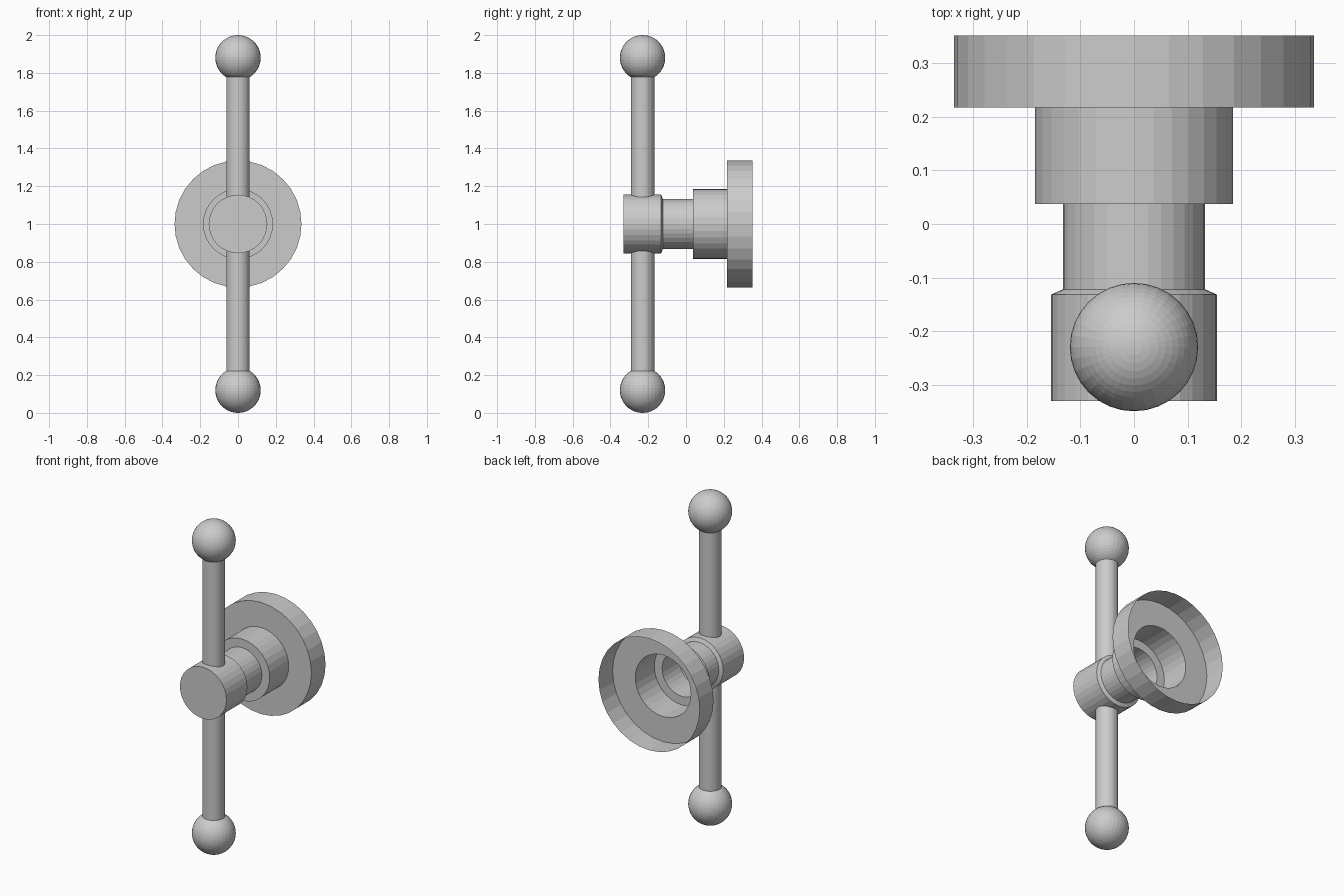
import bpy, bmesh, math
from mathutils import Matrix

if "Cube" in bpy.data.objects:
    bpy.data.objects.remove(bpy.data.objects["Cube"])

SEG = 32


def lathe(name, profile, matrix):
    """Revolve (radius, height) points about z, flat shaded, then place."""
    bm = bmesh.new()
    rings = []
    for r, h in profile:
        if r == 0:
            rings.append([bm.verts.new((0, 0, h))] * SEG)
        else:
            rings.append([bm.verts.new((r * math.cos(2 * math.pi * i / SEG),
                                        r * math.sin(2 * math.pi * i / SEG), h))
                          for i in range(SEG)])
    for a, b in zip(rings, rings[1:]):
        for i in range(SEG):
            j = (i + 1) % SEG
            quad = list(dict.fromkeys((a[i], a[j], b[j], b[i])))
            bm.faces.new(quad)
    bm.transform(matrix)
    mesh = bpy.data.meshes.new(name)
    bm.to_mesh(mesh)
    bm.free()
    obj = bpy.data.objects.new(name, mesh)
    bpy.context.collection.objects.link(obj)
    return obj


# Hub and wall flange: one thin stepped shell, open at the back
# (local +z is turned to face -y, so heights are -y)
hub_profile = [(0.336, -0.352), (0.336, -0.218), (0.185, -0.218),
               (0.185, -0.037), (0.133, -0.037), (0.133, 0.122),
               (0.155, 0.132), (0.155, 0.331), (0, 0.331)]
lathe("hub_and_flange", hub_profile,
      Matrix.Translation((0, 0, 1)) @ Matrix.Rotation(math.pi / 2, 4, 'X'))

# Handle arms: a rod from the hub ending in a ball, one up and one down
ROD_R, BALL_R, BALL_H, RINGS = 0.062, 0.12, 0.88, 20
arm_profile = [(ROD_R, 0.14), (ROD_R, BALL_H - 0.103)]
start = math.asin(0.064 / BALL_R)
for k in range(RINGS):
    a = start + (math.pi - start) * k / RINGS
    arm_profile.append((BALL_R * math.sin(a), BALL_H - BALL_R * math.cos(a)))
arm_profile.append((0, BALL_H + BALL_R))

for side, angle in (("upper", 0), ("lower", math.pi)):
    lathe(side + "_handle_arm", arm_profile,
          Matrix.Translation((0, -0.23, 1)) @ Matrix.Rotation(angle, 4, 'X'))
